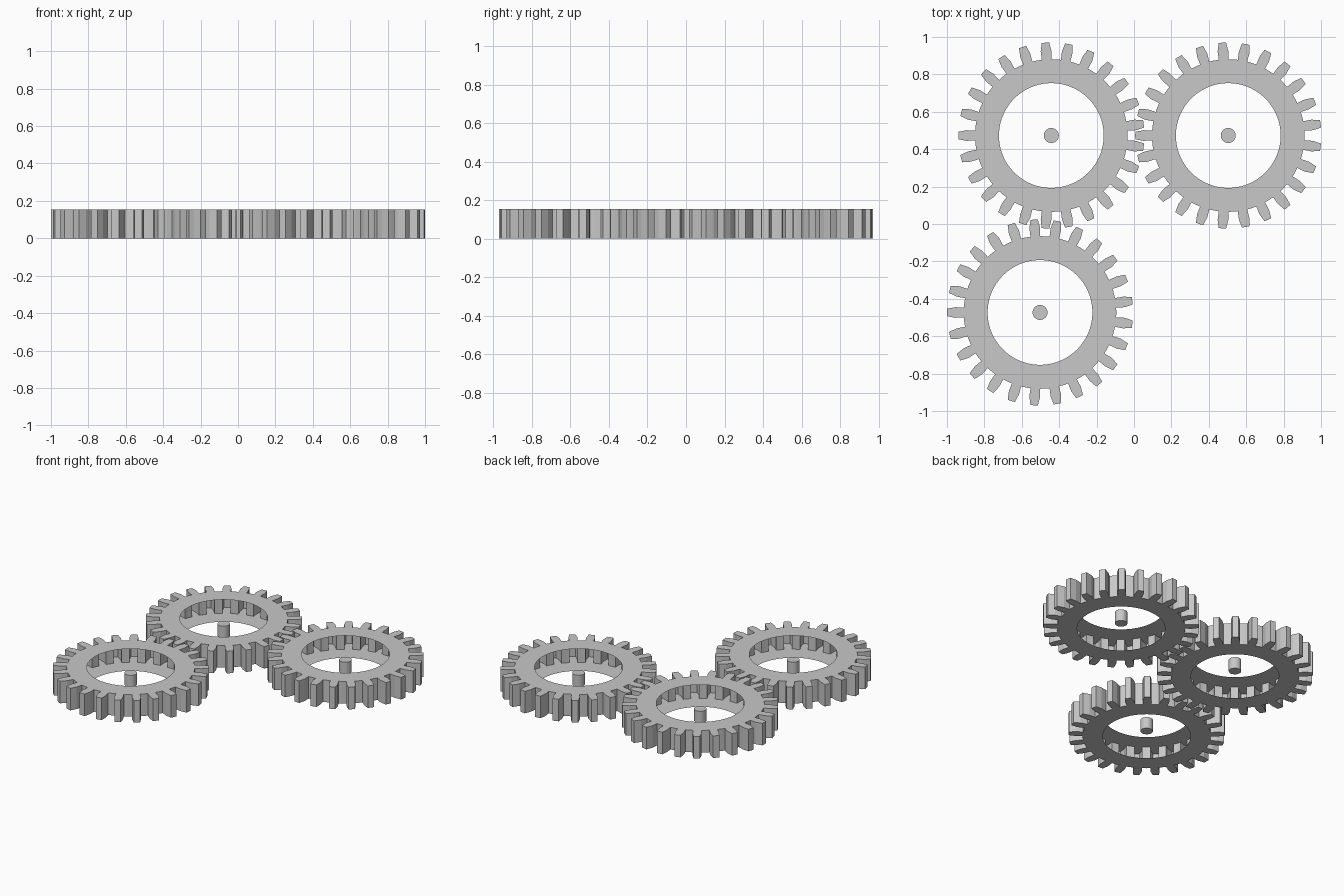
import bpy, bmesh, math

if "Cube" in bpy.data.objects:
    bpy.data.objects.remove(bpy.data.objects["Cube"])

TEETH = 25
STEP = 2 * math.pi / TEETH
Q = STEP / 4                      # quarter of a tooth pitch
R_IN, R_ROOT, R_PITCH, R_TIP = 0.28, 0.408, 0.453, 0.4975
TIP_HALF = math.radians(2.3)
HEIGHT = 0.155
PIN_R, PIN_Z0, PIN_Z1 = 0.04, 0.037, 0.118

grey = bpy.data.materials.new("plain grey")
grey.diffuse_color = (0.58, 0.58, 0.58, 1)
grey.use_nodes = True
grey.node_tree.nodes["Principled BSDF"].inputs["Base Color"].default_value = grey.diffuse_color


def gear_mesh():
    """Hollow toothed ring: top plate, bottom plate and toothed outer wall (bore left open)."""
    bm = bmesh.new()

    def pair(r, a):
        x, y = r * math.cos(a), r * math.sin(a)
        return bm.verts.new((x, y, 0)), bm.verts.new((x, y, HEIGHT))

    teeth, bores = [], []
    for i in range(TEETH):
        a = math.pi + i * STEP
        teeth.append([pair(r, a + d) for r, d in (
            (R_ROOT, -Q), (R_PITCH, -Q), (R_TIP, -TIP_HALF), (R_TIP, 0),
            (R_TIP, TIP_HALF), (R_PITCH, Q), (R_ROOT, Q), (R_ROOT, 2 * Q))])
        bores.append([pair(R_IN, a + k * Q) for k in (-1, 0, 1, 2)])

    def plates(loop):             # loop runs counter-clockwise seen from above
        bm.faces.new([p[1] for p in loop])
        bm.faces.new([p[0] for p in reversed(loop)])

    for i in range(TEETH):
        t, b = teeth[i], bores[i]
        nt, nb = teeth[(i + 1) % TEETH][0], bores[(i + 1) % TEETH][0]
        plates(t[:7] + [b[2], b[1], b[0]])
        plates([b[2], t[6], t[7], b[3]])
        plates([b[3], t[7], nt, nb])
        for p, n in zip(t, t[1:] + [nt]):
            bm.faces.new((p[0], n[0], n[1], p[1]))
    me = bpy.data.meshes.new("gear_ring")
    bm.to_mesh(me)
    bm.free()
    return me


def pin_mesh():
    bm = bmesh.new()
    bmesh.ops.create_cone(bm, cap_ends=True, segments=32, radius1=PIN_R,
                          radius2=PIN_R, depth=PIN_Z1 - PIN_Z0)
    bmesh.ops.translate(bm, verts=bm.verts, vec=(0, 0, (PIN_Z0 + PIN_Z1) / 2))
    me = bpy.data.meshes.new("axle_pin")
    bm.to_mesh(me)
    bm.free()
    return me


gear, pin = gear_mesh(), pin_mesh()
for me in (gear, pin):
    me.materials.append(grey)

# Three meshing gears, each with a small floating axle pin
for name, x, y in (("corner", -0.442, 0.473), ("right", 0.504, 0.473), ("front", -0.5025, -0.473)):
    for part, me in (("gear", gear), ("axle_pin", pin)):
        ob = bpy.data.objects.new(f"{name}_{part}", me)
        ob.location = (x, y, 0)
        bpy.context.collection.objects.link(ob)
